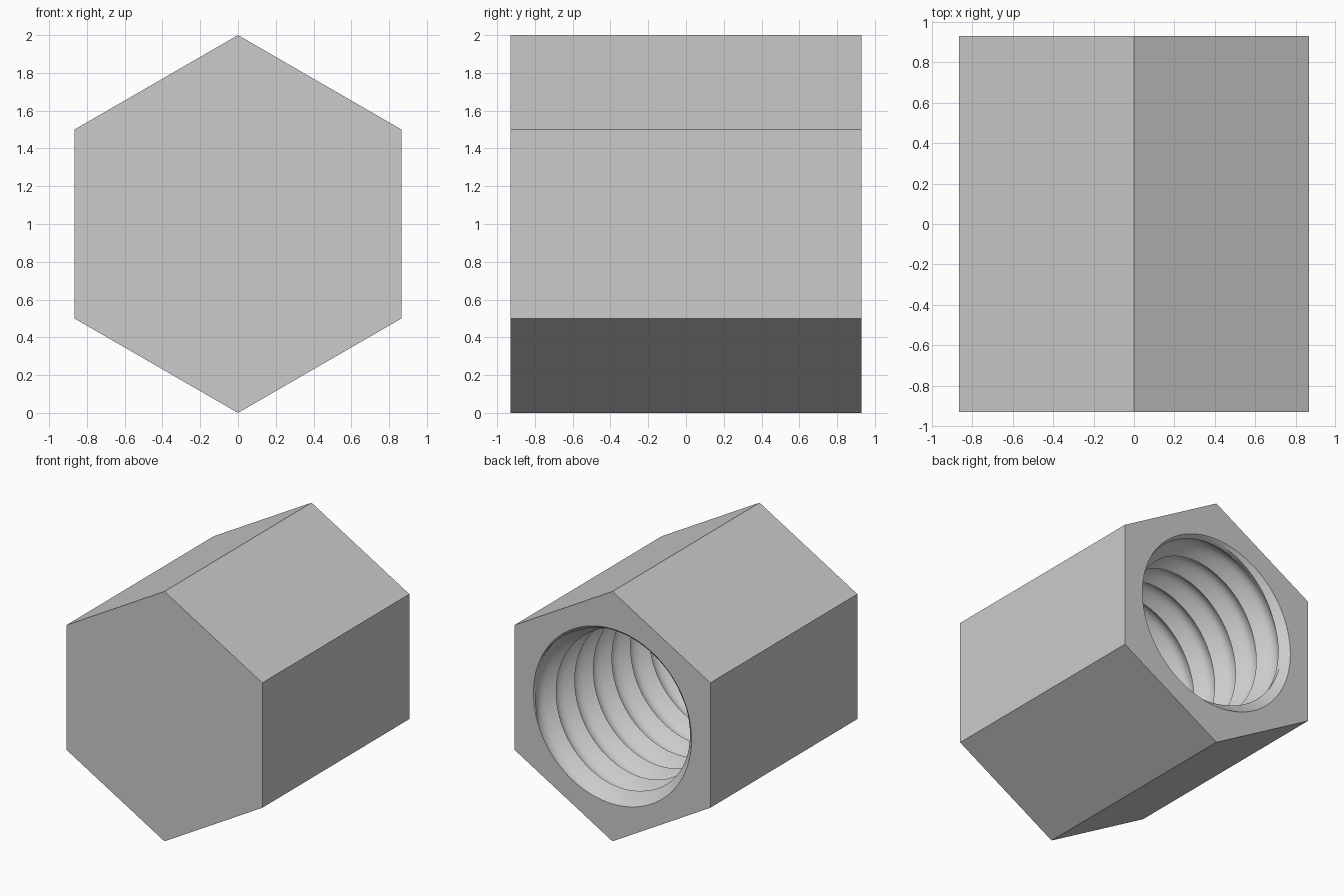
import bpy, bmesh
from math import sin, cos, pi, tau

cube = bpy.data.objects.get("Cube")
if cube:
    bpy.data.objects.remove(cube, do_unlink=True)

HALF = 0.93              # half length along y
FLOOR = -0.7             # end of the blind bore
ROOT, CREST = 0.70, 0.61  # thread radii
PITCH = 0.235
SEGS, STEPS = 96, 8      # points per turn, points across one thread


def polar(radius, turn, y):
    return (radius * sin(turn * tau), y, 1 + radius * cos(turn * tau))


def thread_point(turn, across):
    """Point on the thread wall, flattened onto the mouth and the floor."""
    y = FLOOR - PITCH + (turn + across / STEPS) * PITCH
    y = min(max(y, FLOOR), HALF)
    groove = CREST + (ROOT - CREST) * sin(pi * across / STEPS)
    lip = ROOT - min(HALF - y, y - FLOOR)
    return polar(max(groove, lip), turn, y)


bm = bmesh.new()


def face(points):
    return bm.faces.new([bm.verts.new(p) for p in points])


# Hexagonal body with a closed front
hexagon = [i / 6 for i in range(6)]
face([polar(1, t, -HALF) for t in hexagon])
for t in hexagon:
    u = t + 1 / 6
    face([polar(1, t, -HALF), polar(1, u, -HALF), polar(1, u, HALF), polar(1, t, HALF)])
    # Back rim, one sector per side
    arc = [polar(ROOT, t + i / SEGS, HALF) for i in range(SEGS // 6, -1, -1)]
    face([polar(1, t, HALF), polar(1, u, HALF)] + arc)

# Bore floor
face([polar(ROOT, i / SEGS, FLOOR) for i in range(SEGS)])

# Helical thread wall
turns = int((HALF - FLOOR) / PITCH) + 3
for j in range(turns * SEGS):
    a, b = j / SEGS, (j + 1) / SEGS
    for s in range(STEPS):
        quad = [thread_point(a, s), thread_point(b, s),
                thread_point(b, s + 1), thread_point(a, s + 1)]
        if min(p[1] for p in quad) < HALF and max(p[1] for p in quad) > FLOOR:
            face(quad)

bmesh.ops.remove_doubles(bm, verts=bm.verts, dist=0.00005)
bmesh.ops.recalc_face_normals(bm, faces=bm.faces)
mesh = bpy.data.meshes.new("threaded_hex_cap")
bm.to_mesh(mesh)
bm.free()

# Plain grey metal
grey = bpy.data.materials.new("grey")
grey.use_nodes = True
color = (0.6, 0.6, 0.6, 1)
grey.diffuse_color = color
grey.node_tree.nodes["Principled BSDF"].inputs["Base Color"].default_value = color
mesh.materials.append(grey)

cap = bpy.data.objects.new("threaded_hex_cap", mesh)
bpy.context.collection.objects.link(cap)
bpy.ops.object.select_all(action="DESELECT")
cap.select_set(True)
bpy.context.view_layer.objects.active = cap
bpy.ops.object.shade_smooth_by_angle(angle=pi / 6)
